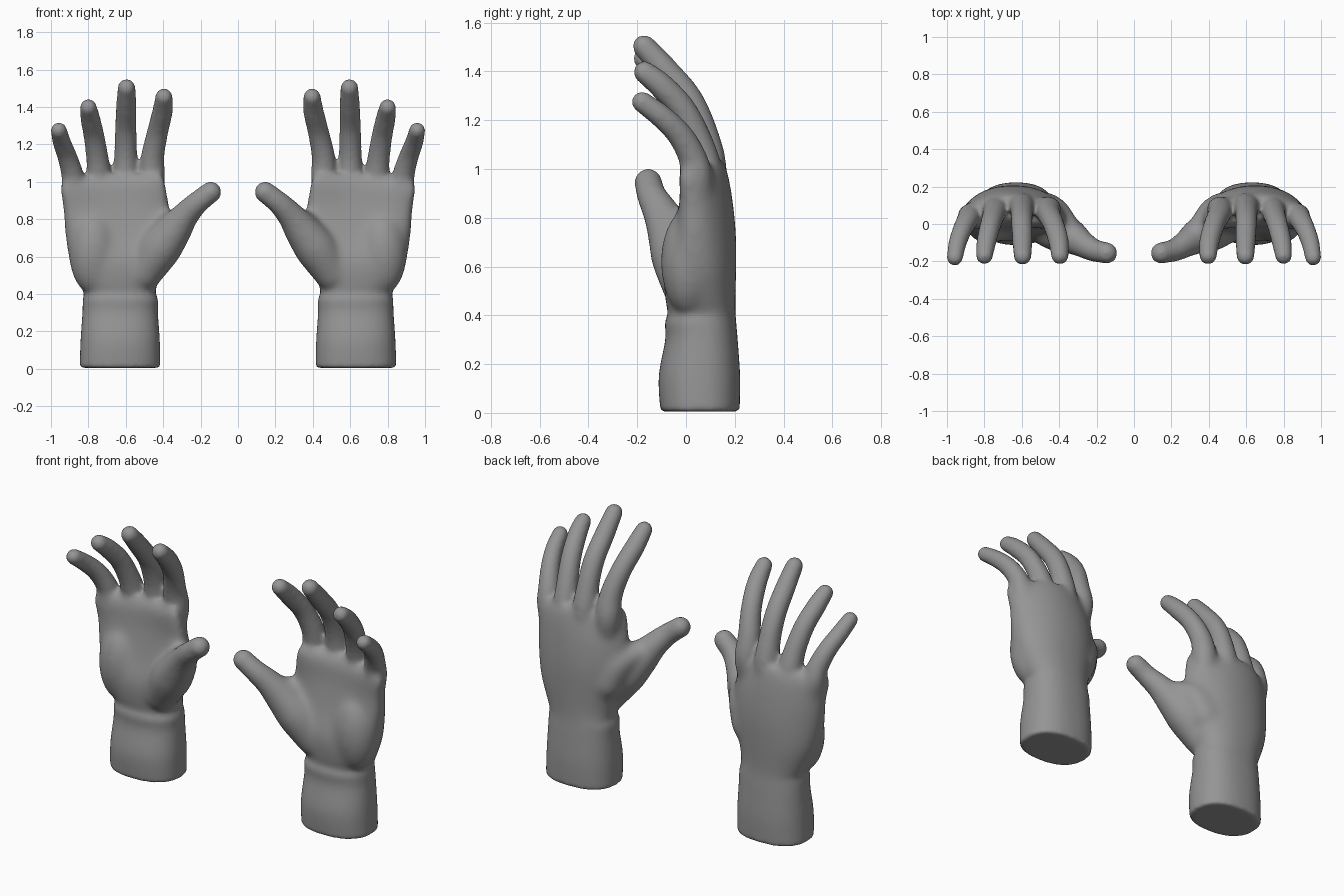
import bpy, bmesh, math
from mathutils import Vector, Matrix

if "Cube" in bpy.data.objects:
    bpy.data.objects.remove(bpy.data.objects["Cube"])


def spline(rows, steps):
    """Catmull-Rom interpolation through rows of numbers."""
    out, n = [], len(rows)
    for i in range(n - 1):
        a, b, c, d = rows[max(i - 1, 0)], rows[i], rows[i + 1], rows[min(i + 2, n - 1)]
        for s in range(steps):
            t = s / steps
            out.append([0.5 * (2 * q + (r - p) * t + (2 * p - 5 * q + 4 * r - w) * t * t
                               + (3 * q - p - 3 * r + w) * t ** 3)
                        for p, q, r, w in zip(a, b, c, d)])
    return out + [list(rows[-1])]


def loft(bm, rings):
    """Skin closed rings of points and cap both ends."""
    vs = [[bm.verts.new(p) for p in ring] for ring in rings]
    n = len(vs[0])
    for a, b in zip(vs, vs[1:]):
        for i in range(n):
            j = (i + 1) % n
            bm.faces.new((a[i], a[j], b[j], b[i]))
    bm.faces.new(vs[0][::-1])
    bm.faces.new(vs[-1])


def ball(bm, centre, size):
    m = Matrix.Translation(centre) @ Matrix.Diagonal((*size, 1))
    bmesh.ops.create_uvsphere(bm, u_segments=24, v_segments=16, radius=1, matrix=m)


def digit(bm, rows):
    """Tapered bent tube (x, y, z, radius) with round ends."""
    pts = spline(rows, 6)
    rings = []
    for i, p in enumerate(pts):
        c = Vector(p[:3])
        t = (Vector(pts[min(i + 1, len(pts) - 1)][:3]) - Vector(pts[max(i - 1, 0)][:3])).normalized()
        u = t.cross(Vector((0, 1, 0.3))).normalized()
        v = t.cross(u)
        rings.append([c + p[3] * (math.cos(k * math.tau / 20) * u + math.sin(k * math.tau / 20) * v)
                      for k in range(20)])
    loft(bm, rings)
    for p in (pts[0], pts[-1]):
        ball(bm, p[:3], [p[3]] * 3)


def power(v, e):
    return math.copysign(abs(v) ** e, v)


def ramp(v, a, b):
    return min(max((v - a) / (b - a), 0), 1)


# wrist and palm sections: z, x min, x max, y front, y back, arch
PALM = [
    (0.005, .417, .847, -.105, .22, .0),
    (0.15, .418, .842, -.112, .222, .0),
    (0.30, .428, .832, -.085, .212, .0),
    (0.37, .428, .830, -.087, .206, .0),
    (0.41, .440, .826, -.075, .203, .0),
    (0.47, .428, .857, -.085, .203, .01),
    (0.58, .400, .900, -.088, .206, .02),
    (0.72, .368, .924, -.050, .206, .045),
    (0.87, .368, .936, -.020, .192, .06),
    (0.99, .388, .950, -.005, .170, .08),
    (1.045, .41, .930, .03, .145, .08),
]

# digits: x, y, z, radius
DIGITS = [
    # index
    [(.47, .065, .88, .06), (.46, .078, 1.0, .072), (.457, .055, 1.13, .063),
     (.43, -.002, 1.265, .057), (.404, -.09, 1.375, .055), (.396, -.17, 1.453, .047)],
    # middle
    [(.60, .08, .88, .065), (.60, .095, 1.0, .073), (.60, .072, 1.14, .062),
     (.60, .012, 1.285, .058), (.597, -.085, 1.405, .055), (.596, -.172, 1.503, .048)],
    # ring
    [(.73, .07, .86, .065), (.74, .08, .98, .071), (.75, .05, 1.11, .061),
     (.77, -.015, 1.245, .056), (.79, -.1, 1.34, .053), (.80, -.17, 1.397, .046)],
    # little
    [(.845, .05, .84, .055), (.875, .045, .96, .068), (.888, .025, 1.05, .059),
     (.915, -.025, 1.14, .053), (.943, -.1, 1.215, .049), (.958, -.18, 1.275, .044)],
    # thumb
    [(.50, .0, .52, .10), (.42, -.03, .64, .115), (.345, -.065, .74, .097),
     (.28, -.105, .825, .074), (.215, -.14, .89, .061), (.145, -.155, .945, .057)],
    # web between thumb and index finger
    [(.47, .07, .62, .10), (.42, .045, .73, .09), (.37, -.01, .77, .075), (.33, -.06, .78, .07)],
]


def hand(name, side, mat):
    bm = bmesh.new()
    # forearm stub and arched palm
    rings = []
    for z, x0, x1, y0, y1, arch in spline(PALM, 5):
        ring = []
        for k in range(48):
            a = k * math.tau / 48
            u = power(math.cos(a), .85)
            y = (y0 + y1) / 2 + (y1 - y0) / 2 * power(math.sin(a), .85) - arch * u * u
            drop = .15 * max(z - .8, 0) * max(u, 0)
            ring.append(((x0 + x1) / 2 + (x1 - x0) / 2 * u, y, z - drop))
        rings.append(ring)
    loft(bm, rings)
    # fingers, thumb and web
    for rows in DIGITS:
        digit(bm, rows)
    # heel pad
    ball(bm, (.775, .01, .62), (.13, .115, .22))
    for v in bm.verts:
        v.co.x *= side
    bmesh.ops.recalc_face_normals(bm, faces=bm.faces)
    me = bpy.data.meshes.new(name)
    bm.to_mesh(me)
    bm.free()
    ob = bpy.data.objects.new(name, me)
    bpy.context.collection.objects.link(ob)
    # fuse the parts into one soft skin
    r = ob.modifiers.new("fuse", 'REMESH')
    r.mode = 'VOXEL'
    r.voxel_size = 0.011
    r.use_smooth_shade = True
    s = ob.modifiers.new("soften", 'SMOOTH')
    s.factor = 0.5
    s.iterations = 12
    fused = bpy.data.meshes.new_from_object(ob.evaluated_get(bpy.context.evaluated_depsgraph_get()))
    ob.modifiers.clear()
    ob.data = fused
    # melt the palm pads together, leaving digits and wrist crisp
    group = ob.vertex_groups.new(name="palm")
    for v in fused.vertices:
        x, z = abs(v.co.x), v.co.z
        w = ramp(z, .40, .52) * (1 - ramp(z, .96, 1.06)) * ramp(x, .27, .36)
        if w > 0:
            group.add([v.index], w, 'REPLACE')
    s = ob.modifiers.new("melt", 'SMOOTH')
    s.factor = 0.5
    s.iterations = 45
    s.vertex_group = "palm"
    fused.materials.clear()
    fused.materials.append(mat)


skin = bpy.data.materials.new("dark_grey")
skin.diffuse_color = (0.3, 0.3, 0.3, 1)
skin.use_nodes = True
skin.node_tree.nodes["Principled BSDF"].inputs["Base Color"].default_value = skin.diffuse_color
hand("right_side_hand", 1, skin)
hand("left_side_hand", -1, skin)
